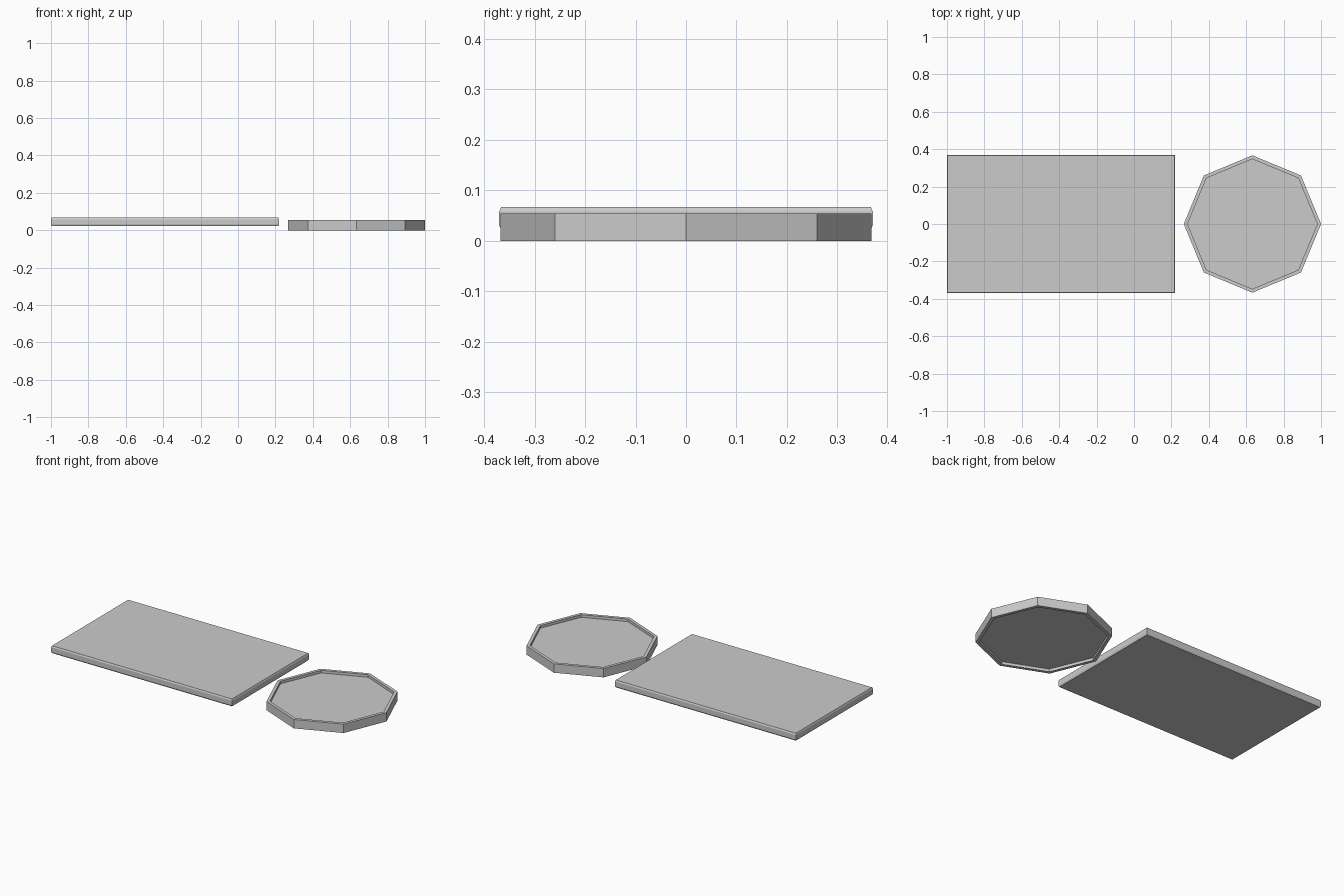
import bpy, bmesh, math

cube = bpy.data.objects.get("Cube")
if cube:
    bpy.data.objects.remove(cube, do_unlink=True)

grey = bpy.data.materials.new("light grey")
grey.use_nodes = True
grey.diffuse_color = (0.6, 0.6, 0.6, 1)
grey.node_tree.nodes["Principled BSDF"].inputs["Base Color"].default_value = (0.6, 0.6, 0.6, 1)


def loft(name, rings, location):
    """Skin a stack of equal-sided rings and cap both ends."""
    bm = bmesh.new()
    loops = [[bm.verts.new(p) for p in ring] for ring in rings]
    n = len(loops[0])
    for low, high in zip(loops, loops[1:]):
        for i in range(n):
            j = (i + 1) % n
            bm.faces.new((low[i], low[j], high[j], high[i]))
    bm.faces.new(loops[0][::-1])
    bm.faces.new(loops[-1])
    bmesh.ops.recalc_face_normals(bm, faces=bm.faces)
    mesh = bpy.data.meshes.new(name)
    bm.to_mesh(mesh)
    bm.free()
    mesh.materials.append(grey)
    obj = bpy.data.objects.new(name, mesh)
    obj.location = location
    bpy.context.collection.objects.link(obj)
    return obj


def rectangle(inset, z):
    x, y = 0.61 - inset, 0.37 - inset
    return [(-x, -y, z), (x, -y, z), (x, y, z), (-x, y, z)]


def octagon(radius, z):
    return [(radius * math.cos(i * math.pi / 4), radius * math.sin(i * math.pi / 4), z)
            for i in range(8)]


# Flat board with slightly chamfered long edges
board_profile = [(0.004, 0.022), (0, 0.031), (0, 0.058), (0.004, 0.067)]
loft("board", [rectangle(i, z) for i, z in board_profile], (-0.39, 0, 0))

# Eight-sided tray, recessed above and below its thin floor
tray_profile = [(0.347, 0.016), (0.347, 0), (0.367, 0), (0.367, 0.054),
                (0.347, 0.054), (0.347, 0.038)]
loft("octagonal_tray", [octagon(r, z) for r, z in tray_profile], (0.633, 0, 0))
